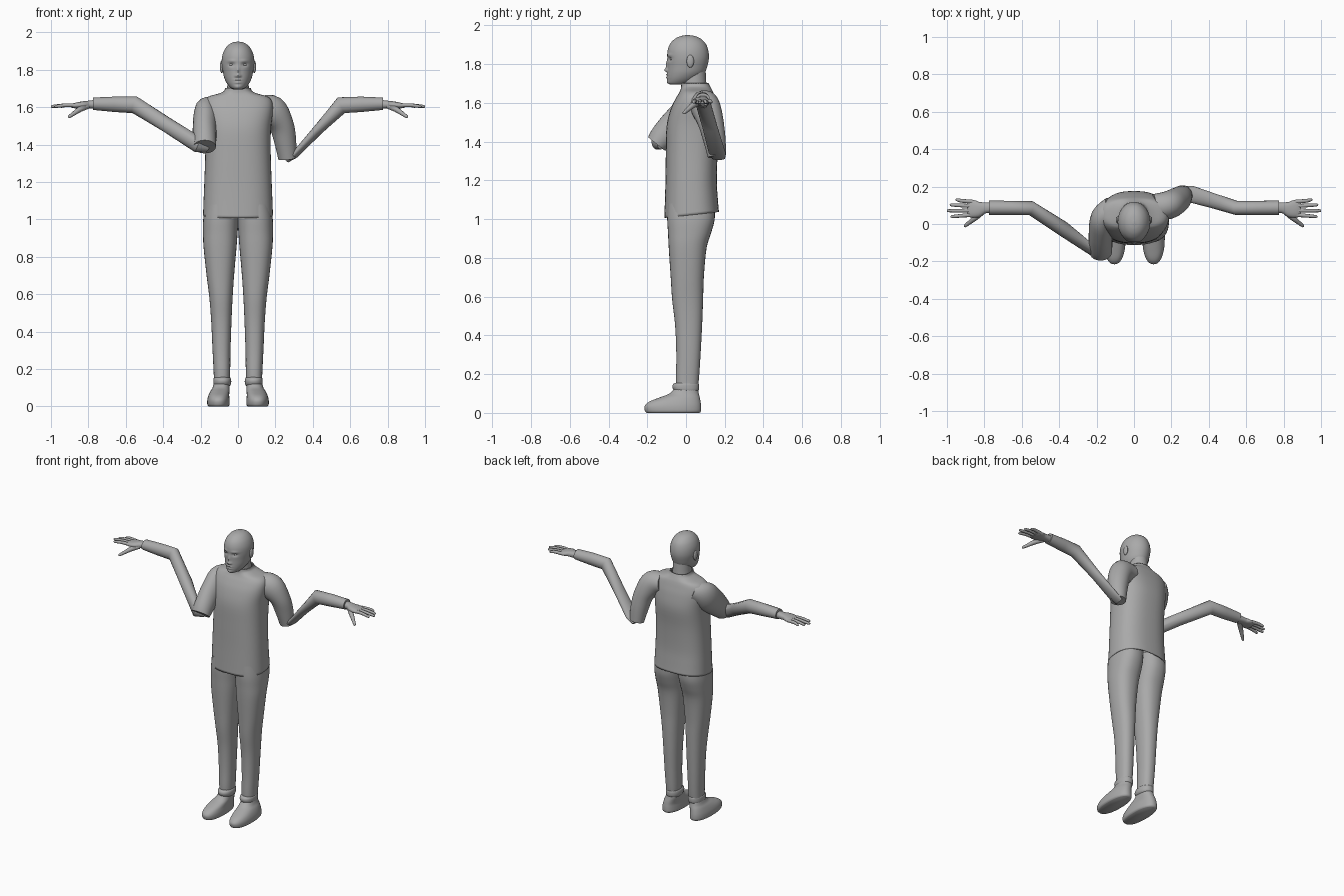
import bpy, bmesh, math
from mathutils import Vector

GREY = bpy.data.materials.new("plain grey")
GREY.diffuse_color = (0.4, 0.4, 0.4, 1)


def finish(bm, name):
    bmesh.ops.recalc_face_normals(bm, faces=bm.faces)
    me = bpy.data.meshes.new(name)
    bm.to_mesh(me)
    bm.free()
    me.materials.append(GREY)
    for p in me.polygons:
        p.use_smooth = True
    me.set_sharp_from_angle(angle=math.radians(50))
    ob = bpy.data.objects.new(name, me)
    bpy.context.collection.objects.link(ob)
    return ob


def smooth(rows, k):
    """Catmull-Rom interpolation of rows of numbers."""
    out = []
    for i in range(len(rows) - 1):
        p0, p1, p2, p3 = (rows[max(0, min(len(rows) - 1, i + j))] for j in (-1, 0, 1, 2))
        for s in range(k):
            t = s / k
            out.append([0.5 * (2 * b + (c - a) * t + (2 * a - 5 * b + 4 * c - d) * t * t
                               + (3 * b - a - 3 * c + d) * t ** 3)
                        for a, b, c, d in zip(p0, p1, p2, p3)])
    return out + [list(rows[-1])]


def loft(rings, n, e, caps=True):
    """Skin a list of (centre, axis u, axis v) superellipse rings."""
    bm = bmesh.new()
    loops = []
    f = lambda c: math.copysign(abs(c) ** (2 / e), c)
    for c, u, v in rings:
        loops.append([bm.verts.new(c + u * f(math.cos(2 * math.pi * i / n))
                                   + v * f(math.sin(2 * math.pi * i / n))) for i in range(n)])
    for a, b in zip(loops, loops[1:]):
        for i in range(n):
            bm.faces.new((a[i], a[(i + 1) % n], b[(i + 1) % n], b[i]))
    if caps:
        bm.faces.new(loops[0])
        bm.faces.new(loops[-1])
    return bm


def stack(rows, s=1, k=4, n=32, e=2.0, caps=True):
    """Horizontal rings: z, x0, x1, y0, y1, tilt of the back edge."""
    rings = []
    for z, x0, x1, y0, y1, tilt in smooth([tuple(r) + (0,) * (6 - len(r)) for r in rows], k):
        rings.append((Vector((s * (x0 + x1) / 2, (y0 + y1) / 2, z)),
                      Vector(((x1 - x0) / 2, 0, 0)), Vector((0, (y1 - y0) / 2, tilt))))
    return loft(rings, n, e, caps)


def tube(rows, s=1, k=4, n=20, e=2.0):
    """Rings along a path: x, y, z, upright radius, sideways radius."""
    rows = smooth(rows, k)
    pts = [Vector((s * r[0], r[1], r[2])) for r in rows]
    rings = []
    for i, r in enumerate(rows):
        a, b = pts[max(0, i - 1)], pts[min(len(pts) - 1, i + 1)]
        d = Vector((0, 0, 0))
        if i > 0:
            d += (pts[i] - a).normalized()
        if i < len(pts) - 1:
            d += (b - pts[i]).normalized()
        d.normalize()
        v = d.cross(Vector((0, 0, 1))).normalized()
        rings.append((pts[i], v.cross(d) * r[3], v * r[4]))
    return loft(rings, n, e)


def ball(name, loc, size):
    bm = bmesh.new()
    bmesh.ops.create_uvsphere(bm, u_segments=20, v_segments=12, radius=1)
    for v in bm.verts:
        v.co = Vector([v.co[i] * size[i] + loc[i] for i in range(3)])
    return finish(bm, name)


# Head, with the face pushed in and out around feature points
head_rows = [(z, -w, w, y0, y1) for z, w, y0, y1 in (
    (1.695, .022, -.080, .000), (1.702, .038, -.092, .025), (1.725, .058, -.096, .065),
    (1.755, .073, -.096, .096), (1.79, .081, -.095, .110), (1.83, .087, -.096, .118),
    (1.87, .085, -.095, .115), (1.905, .073, -.082, .102), (1.93, .054, -.058, .078),
    (1.944, .032, -.03, .05), (1.95, .006, 0, .016))]
bm = stack(head_rows, k=7, n=96)
features = [(0, 1.795, .009, .022, -.009), (0, 1.769, .011, .010, -.014),
            (0, 1.746, .019, .004, -.007), (0, 1.731, .016, .005, -.007),
            (0, 1.708, .018, .010, -.005)]
for s in (1, -1):
    features += [(s * .035, 1.846, .022, .008, -.005), (s * .034, 1.827, .016, .010, .009),
                 (s * .012, 1.766, .006, .006, -.006)]
for v in bm.verts:
    if v.co.y < 0:
        x, z = v.co.x, v.co.z
        v.co.y += sum(d * math.exp(-((x - fx) / sx) ** 2 - ((z - fz) / sz) ** 2)
                      for fx, fz, sx, sz, d in features)
finish(bm, "head")

# Neck
finish(stack([(1.64, -.065, .065, -.02, .11), (1.70, -.058, .058, -.02, .105),
              (1.79, -.056, .056, -.02, .1)]), "neck")

# Shirt body with standing collar, open at the hem
shirt = finish(stack([(z, -w, w, y0, y1, t) for z, w, y0, y1, t in (
    (1.022, .187, -.112, .170, .015), (1.10, .184, -.109, .164, .008),
    (1.20, .180, -.106, .159, 0), (1.35, .175, -.104, .164, 0), (1.48, .176, -.100, .176, 0),
    (1.57, .186, -.078, .165, 0), (1.625, .184, -.052, .150, 0), (1.655, .160, -.034, .140, 0),
    (1.672, .105, -.027, .132, 0), (1.685, .076, -.025, .125, 0),
    (1.702, .068, -.024, .116, 0))], n=48, e=2.5, caps=False), "shirt")
mod = shirt.modifiers.new("cloth", "SOLIDIFY")
mod.thickness = .006

# Sleeves: one swings back, the other forward
finish(tube([(.11, .09, 1.60, .06, .07), (.18, .10, 1.58, .083, .075),
             (.23, .125, 1.51, .065, .070), (.252, .145, 1.42, .058, .060),
             (.264, .160, 1.325, .046, .050)], n=28), "left_sleeve")
finish(tube([(-.11, .08, 1.60, .06, .07), (-.165, .035, 1.565, .088, .066),
             (-.178, -.05, 1.49, .082, .064), (-.178, -.12, 1.425, .068, .062),
             (-.178, -.152, 1.388, .056, .060)], n=28), "right_sleeve")

# Forearms, bent up from the elbow to the raised wrist
finish(tube([(.262, .168, 1.315, .012, .035), (.305, .160, 1.345, .018, .045),
             (.42, .125, 1.470, .026, .040), (.552, .085, 1.610, .046, .038),
             (.66, .086, 1.615, .041, .038), (.775, .087, 1.618, .033, .038)], k=1), "left_forearm")
finish(tube([(-.165, -.125, 1.385, .025, .025), (-.212, -.148, 1.398, .043, .030),
             (-.38, -.025, 1.505, .040, .040), (-.552, .085, 1.612, .046, .038),
             (-.66, .086, 1.615, .041, .038), (-.775, .087, 1.618, .033, .038)], k=1), "right_forearm")

for s, side in ((1, "left"), (-1, "right")):
    # Ears and eyes
    ball(side + "_ear", (s * .087, .022, 1.815), (.010, .019, .033))
    ball(side + "_eye", (s * .034, -.069, 1.827), (.014, .014, .009))

    # Hand, fingers and thumb
    finish(tube([(.755, .087, 1.615, .024, .027), (.80, .086, 1.613, .021, .030),
                 (.835, .079, 1.611, .019, .043), (.87, .082, 1.608, .015, .047),
                 (.892, .083, 1.606, .009, .040)], s, e=2.3), side + "_palm")
    for i, (y0, y1, xt) in enumerate(((.119, .129, .955), (.096, .102, .985),
                                      (.072, .071, 1.0), (.049, .040, .98))):
        finish(tube([(.865, y0, 1.609, .011, .011), (.92, (y0 + y1) / 2, 1.610, .010, .010),
                     (xt - .01, y1, 1.604, .008, .008), (xt, y1, 1.603, .003, .003)],
                    s, n=12), "%s_finger_%d" % (side, i + 1))
    finish(tube([(.805, .070, 1.605, .016, .016), (.845, .036, 1.588, .015, .015),
                 (.88, .008, 1.564, .011, .011), (.902, -.010, 1.549, .008, .008),
                 (.907, -.014, 1.546, .003, .003)], s, n=12), side + "_thumb")

    # Trouser leg and cuff (x bounds are mirrored through s)
    finish(stack([(.12, .045, .128, -.05, .060), (.18, .042, .130, -.052, .067),
                  (.30, .040, .136, -.050, .075), (.45, .035, .143, -.056, .083),
                  (.58, .029, .153, -.071, .088), (.70, .021, .168, -.079, .092),
                  (.85, .008, .184, -.089, .106), (.93, .002, .187, -.093, .130),
                  (1.0, -.002, .186, -.097, .148), (1.08, -.002, .176, -.095, .148)],
                 s, n=32, e=2.3), side + "_trouser_leg")
    finish(stack([(.108, .045, .125, -.052, .058), (.118, .038, .131, -.064, .066),
                  (.135, .036, .132, -.070, .068), (.150, .039, .130, -.064, .066),
                  (.158, .048, .122, -.045, .058)], s, e=2.2), side + "_trouser_cuff")

    # Shoe
    finish(stack([(0, .052, .157, -.203, .070), (.010, .045, .164, -.212, .078),
                  (.035, .045, .164, -.214, .078), (.058, .047, .158, -.190, .075),
                  (.080, .046, .148, -.135, .071), (.100, .045, .136, -.085, .066),
                  (.130, .045, .127, -.055, .060)], s, n=40, e=2.3), side + "_shoe")
